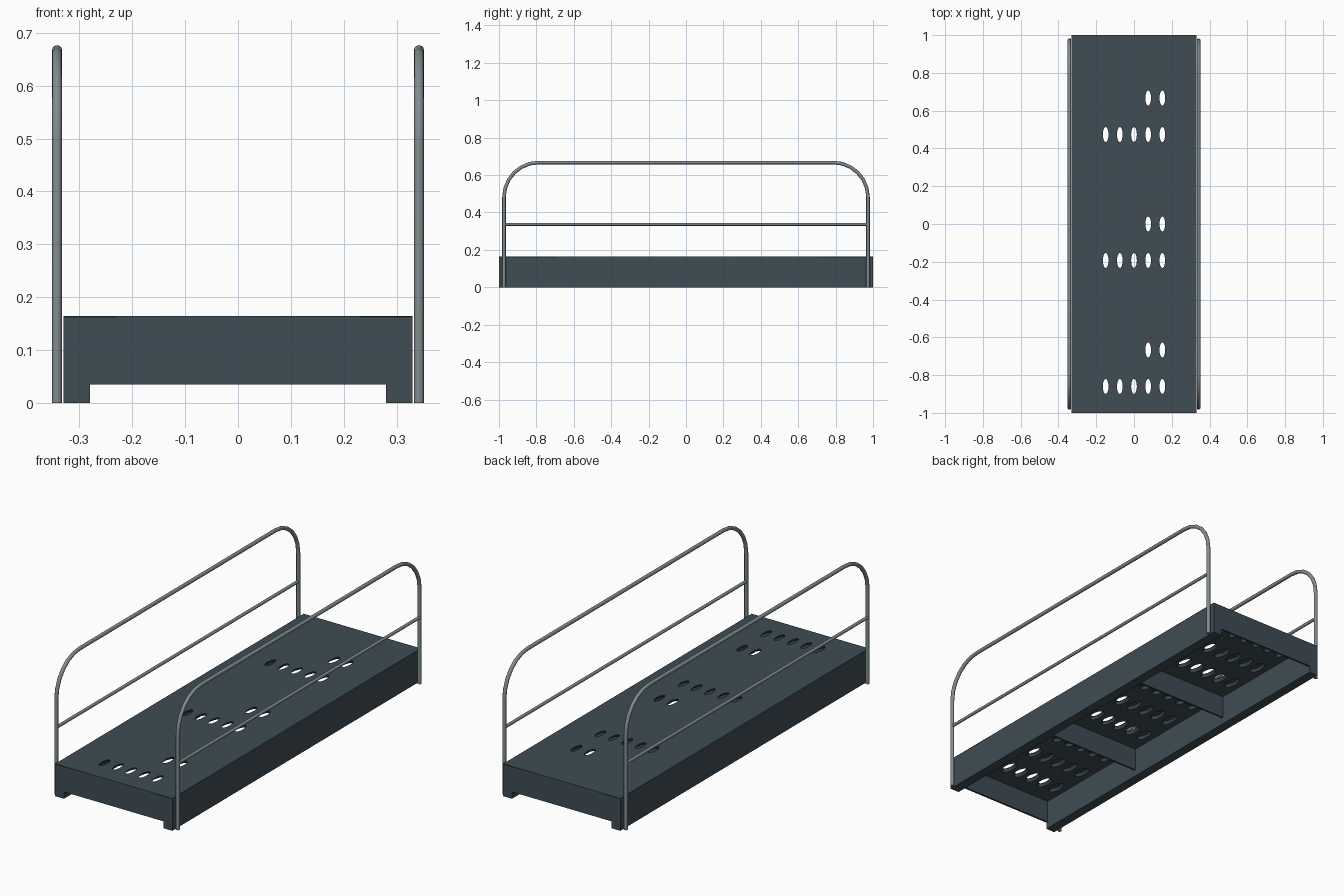
import bpy, bmesh, math

if "Cube" in bpy.data.objects:
    bpy.data.objects.remove(bpy.data.objects["Cube"])

def material(name, rgb):
    m = bpy.data.materials.new(name)
    m.diffuse_color = (*rgb, 1)
    m.use_nodes = True
    m.node_tree.nodes["Principled BSDF"].inputs["Base Color"].default_value = m.diffuse_color
    return m

STEEL = material("dark blue grey steel", (0.05, 0.073, 0.09))
TUBE = material("light grey tube", (0.22, 0.26, 0.27))

def add_object(name, data, mat):
    ob = bpy.data.objects.new(name, data)
    bpy.context.collection.objects.link(ob)
    data.materials.append(mat)
    return ob

def box(name, x0, x1, y0, y1, z0, z1):
    bm = bmesh.new()
    bmesh.ops.create_cube(bm, size=1)
    for v in bm.verts:
        v.co = ((x0 + x1) / 2 + v.co.x * (x1 - x0),
                (y0 + y1) / 2 + v.co.y * (y1 - y0),
                (z0 + z1) / 2 + v.co.z * (z1 - z0))
    me = bpy.data.meshes.new(name)
    bm.to_mesh(me)
    bm.free()
    return add_object(name, me, STEEL)

def ellipse(cx, cy, rx, ry, n=16):
    return [(cx + rx * math.cos(2 * math.pi * i / n),
             cy + ry * math.sin(2 * math.pi * i / n)) for i in range(n)]

def to_mesh(ob):
    bpy.ops.object.select_all(action='DESELECT')
    ob.select_set(True)
    bpy.context.view_layer.objects.active = ob
    bpy.ops.object.convert(target='MESH')
    return bpy.context.object

def sheet(name, hx, hy, z, half_thick, holes):
    """Flat plate with elliptical holes, from a filled 2D curve."""
    cu = bpy.data.curves.new(name, 'CURVE')
    cu.dimensions = '2D'
    cu.fill_mode = 'BOTH'
    cu.extrude = half_thick
    for pts in [[(-hx, -hy), (hx, -hy), (hx, hy), (-hx, hy)]] + holes:
        sp = cu.splines.new('POLY')
        sp.points.add(len(pts) - 1)
        for p, (x, y) in zip(sp.points, pts):
            p.co = (x, y, 0, 1)
        sp.use_cyclic_u = True
    ob = add_object(name, cu, STEEL)
    ob.location.z = z
    return to_mesh(ob)

# Hole layout: three bays, three rows of seven dimples each
TOP, SKIN, UNDER = 0.165, 0.163, 0.150
dimples, open_holes = [], []
for bay in (-2 / 3, 0, 2 / 3):
    for row in (-1, 0, 1):
        for col in range(-3, 4):
            x, y = col * 0.075, bay + row * 0.193
            dimples.append((x, y))
            if (row == -1 and -2 <= col <= 2) or (row == 0 and col in (1, 2)):
                open_holes.append((x, y))

# Deck: top skin with the open holes, underside sheet with all dimples
sheet("deck_top", 0.33, 1.0, (TOP + SKIN) / 2, (TOP - SKIN) / 2,
      [ellipse(x, y, 0.015, 0.04) for x, y in open_holes])
under = sheet("deck_underside", 0.281, 0.999, UNDER, 0,
              [ellipse(x, y, 0.026, 0.05) for x, y in dimples])
if under.data.polygons[0].normal.z > 0:
    under.data.flip_normals()

# Flared dimple walls
bm = bmesh.new()
for x, y in dimples:
    lo = [bm.verts.new((*p, UNDER)) for p in ellipse(x, y, 0.026, 0.05)]
    hi = [bm.verts.new((*p, SKIN)) for p in ellipse(x, y, 0.015, 0.04)]
    for i in range(16):
        j = (i + 1) % 16
        bm.faces.new((lo[i], hi[i], hi[j], lo[j]))
me = bpy.data.meshes.new("dimple_walls")
bm.to_mesh(me)
bm.free()
add_object("dimple_walls", me, STEEL)

# Side beams
for s, n in ((-1, "left"), (1, "right")):
    a, b = sorted((s * 0.28, s * 0.33))
    box(n + "_beam", a, b, -1, 1, 0, SKIN)

# Cross plates
for i, y in enumerate((-1, -1 / 3, 1 / 3, 0.99)):
    box(f"cross_plate_{i + 1}", -0.28, 0.28, y, y + 0.01, 0.035, SKIN)

def tube(name, pts, r):
    cu = bpy.data.curves.new(name, 'CURVE')
    cu.dimensions = '3D'
    cu.bevel_depth = r
    cu.bevel_resolution = 4
    cu.use_fill_caps = True
    sp = cu.splines.new('POLY')
    sp.points.add(len(pts) - 1)
    for p, co in zip(sp.points, pts):
        p.co = (*co, 1)
    to_mesh(add_object(name, cu, TUBE))
    bpy.ops.object.shade_smooth_by_angle(angle=math.radians(40))

# Handrails: hoop with rounded corners plus a middle bar
R, YP, ZT = 0.185, 0.973, 0.667
arc = [(YP - R + R * math.cos(a), ZT - R + R * math.sin(a))
       for a in (math.radians(15 * i) for i in range(7))]
hoop = [(YP, 0)] + arc
hoop += [(-y, z) for y, z in reversed(hoop)]
for s, n in ((-1, "left"), (1, "right")):
    x = s * 0.342
    tube(n + "_handrail", [(x, y, z) for y, z in hoop], 0.0095)
    tube(n + "_middle_bar", [(x, -YP, 0.337), (x, YP, 0.337)], 0.008)
